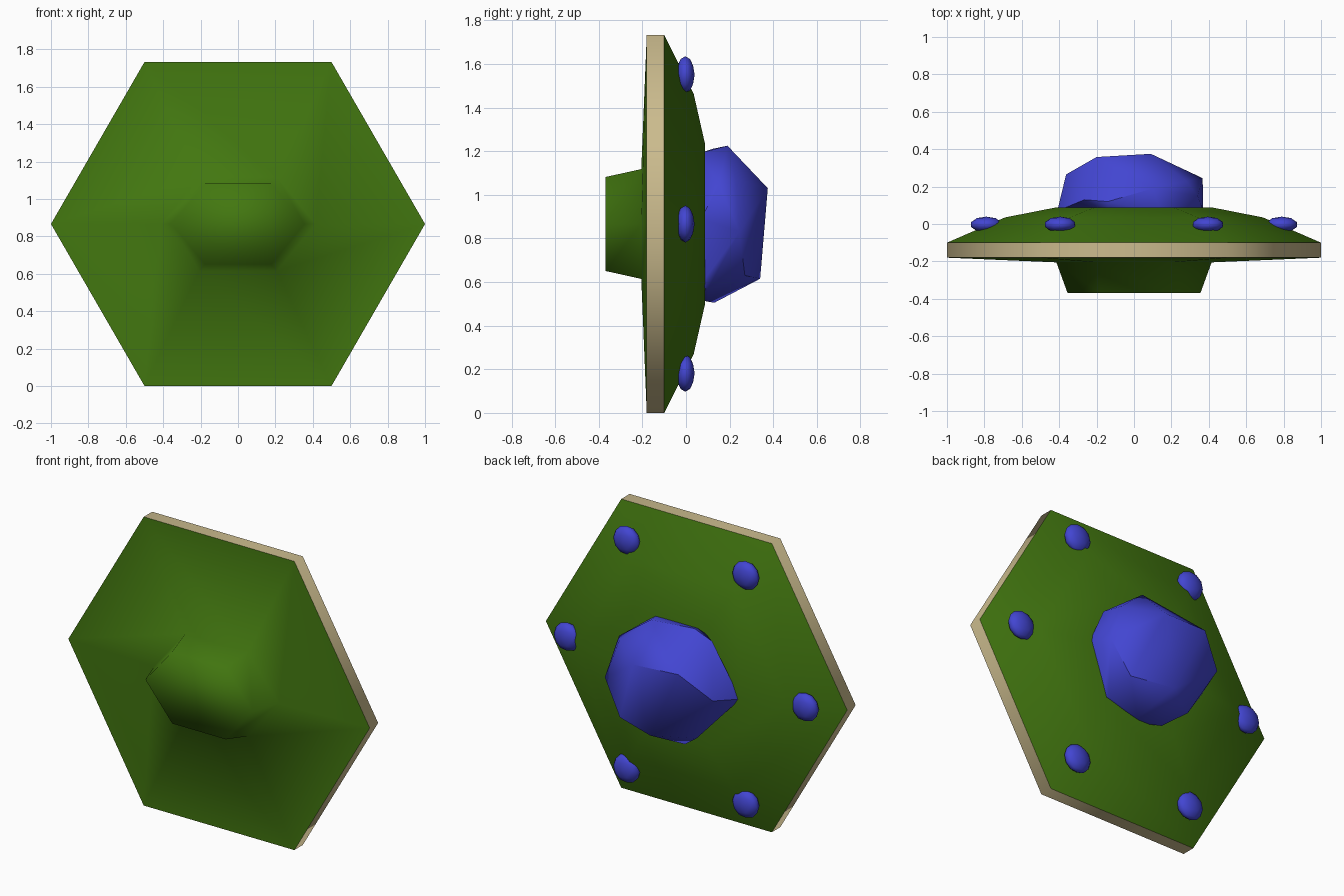
import bpy, bmesh, math
from mathutils import Matrix

if "Cube" in bpy.data.objects:
    bpy.data.objects.remove(bpy.data.objects["Cube"])

CZ = math.sqrt(3) / 2  # height of the disc centre


def material(name, rgb):
    m = bpy.data.materials.new(name)
    m.diffuse_color = (*rgb, 1)
    m.use_nodes = True
    m.node_tree.nodes["Principled BSDF"].inputs["Base Color"].default_value = m.diffuse_color
    return m


GREEN = material("green", (0.055, 0.185, 0.005))
TAN = material("tan", (0.60, 0.50, 0.27))
BLUE = material("blue", (0.055, 0.06, 0.64))


def finish(bm, name, mat, angle=None):
    mesh = bpy.data.meshes.new(name)
    bm.to_mesh(mesh)
    bm.free()
    mesh.materials.append(mat)
    ob = bpy.data.objects.new(name, mesh)
    bpy.context.collection.objects.link(ob)
    mesh.shade_smooth()
    if angle:
        bpy.ops.object.select_all(action='DESELECT')
        ob.select_set(True)
        bpy.context.view_layer.objects.active = ob
        bpy.ops.object.shade_smooth_by_angle(angle=math.radians(angle))
    return ob


def hex_loft(name, rings, mat, cap_first=False, cap_last=False):
    """Six-sided loft along y; each ring is (y, radius, z squash)."""
    bm = bmesh.new()
    loops = []
    for y, r, squash in rings:
        loops.append([bm.verts.new((r * math.cos(k * math.pi / 3), y,
                                    CZ + r * squash * math.sin(k * math.pi / 3)))
                      for k in range(6)])
    for a, b in zip(loops, loops[1:]):
        for k in range(6):
            n = (k + 1) % 6
            bm.faces.new((a[k], b[k], b[n], a[n]))
    if cap_first:
        bm.faces.new(loops[0])
    if cap_last:
        bm.faces.new(loops[-1][::-1])
    return finish(bm, name, mat)


# Front shell with the squashed hub, rim band and stepped back shell
hex_loft("front_shell", [(-0.37, 0.355, 0.70), (-0.205, 0.415, 0.70), (-0.18, 1, 1)],
         GREEN, cap_first=True)
hex_loft("rim_band", [(-0.18, 1, 1), (-0.10, 1, 1)], TAN)
hex_loft("back_shell", [(-0.10, 1, 1), (0.035, 0.69, 1), (0.088, 0.42, 1)],
         GREEN, cap_last=True)

# Faceted dome: hull around a few points of an uneven low-poly ball
dome_points = [
    (0.09, 0.375, 1.03), (-0.20, 0.358, 1.04), (0.0, 0.34, 0.615),
    (-0.363, 0.265, 0.89), (0.367, 0.245, 0.83), (0.25, 0.27, 0.63),
    (0.28, 0.23, 1.07), (0.10, 0.19, 1.225), (-0.265, 0.13, 1.17),
    (-0.14, 0.12, 1.21), (-0.21, 0.20, 0.60), (-0.085, 0.13, 0.505),
    (0.06, 0.10, 0.51), (0.265, 0.10, 0.57), (0.34, 0.15, 1.05),
    (0.37, 0.07, 0.89), (-0.41, 0.07, 0.84), (0.15, 0.06, 1.19),
    (-0.14, 0.06, 1.19), (0.0, 0.06, 0.52), (0.265, 0.06, 0.58)]
bm = bmesh.new()
for p in dome_points:
    bm.verts.new(p)
hull = bmesh.ops.convex_hull(bm, input=bm.verts[:])
loose = [v for v in bm.verts if not v.link_faces]
bmesh.ops.delete(bm, geom=loose, context='VERTS')
bmesh.ops.recalc_face_normals(bm, faces=bm.faces[:])
finish(bm, "dome", BLUE, angle=45)

# Six flattened lights around the back shell
for k in range(6):
    a = k * math.pi / 3
    bm = bmesh.new()
    bmesh.ops.create_icosphere(bm, subdivisions=2, radius=0.085)
    bmesh.ops.transform(bm, verts=bm.verts[:], matrix=Matrix.Translation(
        (0.79 * math.cos(a), -0.003, CZ + 0.79 * math.sin(a)))
        @ Matrix.Diagonal((1, 0.5, 1, 1)))
    finish(bm, f"light_{k + 1}", BLUE)
